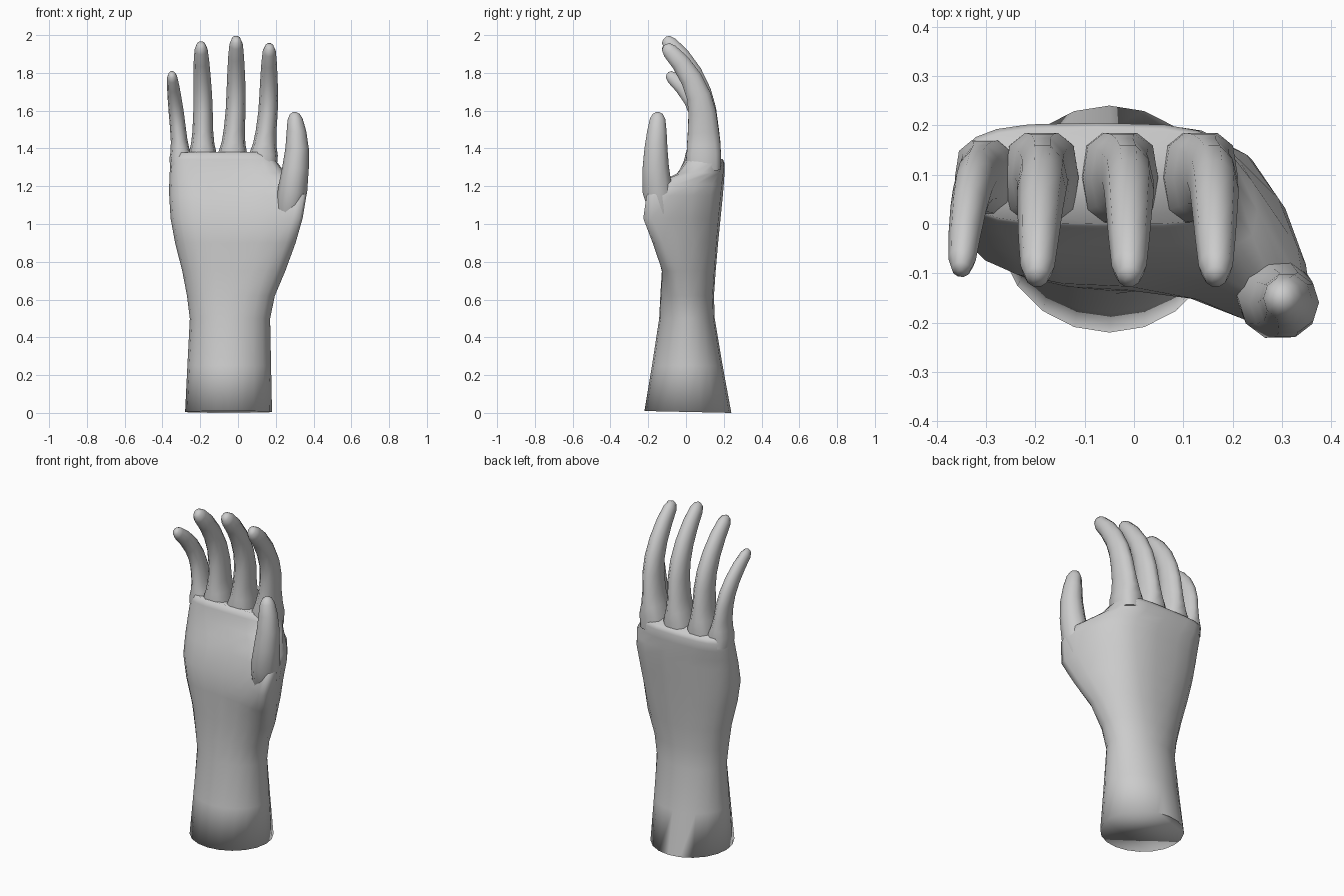
import bpy, bmesh, math
from mathutils import Vector

skin = bpy.data.materials.new("plain_grey")
skin.diffuse_color = (0.6, 0.6, 0.6, 1)


def loft(name, rings, angle=55):
    """Skin a list of closed rings and cap both ends."""
    bm = bmesh.new()
    loops = [[bm.verts.new(p) for p in ring] for ring in rings]
    n = len(loops[0])
    for a, b in zip(loops, loops[1:]):
        for i in range(n):
            j = (i + 1) % n
            bm.faces.new((a[i], a[j], b[j], b[i]))
    bm.faces.new(loops[0][::-1])
    bm.faces.new(loops[-1])
    bmesh.ops.recalc_face_normals(bm, faces=bm.faces)
    mesh = bpy.data.meshes.new(name)
    bm.to_mesh(mesh)
    bm.free()
    mesh.materials.append(skin)
    ob = bpy.data.objects.new(name, mesh)
    bpy.context.collection.objects.link(ob)
    bpy.ops.object.select_all(action='DESELECT')
    ob.select_set(True)
    bpy.context.view_layer.objects.active = ob
    bpy.ops.object.shade_smooth_by_angle(angle=math.radians(angle))
    return ob


def power(v, e):
    return math.copysign(abs(v) ** e, v)


def palm_ring(z, xl, xr, yc, h, bend, e, tilt=0, sides=20):
    """Rounded section whose thumb side curls forward by bend."""
    ring = []
    for i in range(sides):
        a = 2 * math.pi * i / sides
        t, s = power(math.cos(a), e), power(math.sin(a), e)
        curl = bend * max(0, t) ** (4 if s > -0.01 else 2)
        ring.append(((xl + xr) / 2 + t * (xr - xl) / 2,
                     yc + s * h - curl, z - tilt * s))
    return ring


def tube(name, path, sides=10):
    """Sweep an oval along (x, y, z, half width, half depth, squareness)."""
    pts = [Vector(p[:3]) for p in path]
    rings = []
    for i, (p, q) in enumerate(zip(pts, path)):
        d = (pts[min(i + 1, len(pts) - 1)] - pts[max(i - 1, 0)]).normalized()
        depth = d.cross(Vector((1, 0, 0))).normalized()
        width = depth.cross(d)
        e = q[5] if len(q) > 5 else 1
        angles = [2 * math.pi * k / sides for k in range(sides)]
        rings.append([p + width * q[3] * power(math.cos(a), e)
                      + depth * q[4] * power(math.sin(a), e) for a in angles])
    return loft(name, rings)


# Forearm, wrist and palm in one skin
loft("forearm_and_palm", [palm_ring(*r) for r in (
    (0.005, -0.28, 0.18, 0.01, 0.23, 0, 1, 0.005),
    (0.25, -0.268, 0.175, 0.007, 0.187, 0, 1),
    (0.50, -0.255, 0.17, 0.005, 0.147, 0, 1),
    (0.62, -0.27, 0.195, 0.006, 0.142, 0.02, 0.95),
    (0.75, -0.295, 0.25, 0.015, 0.142, 0.06, 0.9),
    (0.90, -0.333, 0.305, 0.018, 0.152, 0.14, 0.85),
    (1.03, -0.357, 0.342, 0.028, 0.155, 0.21, 0.8),
    (1.15, -0.364, 0.362, 0.055, 0.14, 0.225, 0.78),
    (1.21, -0.364, 0.345, 0.070, 0.13, 0.20, 0.75),
    (1.27, -0.362, 0.25, 0.086, 0.118, 0.06, 0.68),
    (1.33, -0.355, 0.205, 0.098, 0.107, 0.01, 0.6, 0.012),
    (1.362, -0.348, 0.196, 0.098, 0.098, 0.01, 0.6, 0.02))], 100)

# Thumb
tube("thumb", (
    (0.245, -0.085, 0.96, 0.045, 0.050),
    (0.270, -0.125, 1.07, 0.070, 0.075),
    (0.289, -0.152, 1.18, 0.078, 0.083),
    (0.305, -0.160, 1.30, 0.070, 0.073),
    (0.313, -0.159, 1.40, 0.062, 0.064),
    (0.309, -0.154, 1.49, 0.052, 0.054),
    (0.302, -0.150, 1.555, 0.040, 0.043),
    (0.300, -0.150, 1.582, 0.026, 0.028),
    (0.300, -0.150, 1.592, 0.010, 0.010)))

# Shared forward-curling shape:
# (height share, centre y, half width, half depth, squareness)
CURL = ((0.0, 0.094, 1.36, 0.092, 0.65), (0.12, 0.094, 1.34, 0.094, 0.7),
        (0.20, 0.094, 1.10, 0.092, 0.85), (0.30, 0.092, 0.98, 0.086, 1),
        (0.45, 0.086, 0.92, 0.077, 1), (0.58, 0.068, 0.89, 0.068, 1),
        (0.72, 0.028, 0.82, 0.060, 1), (0.85, -0.030, 0.73, 0.052, 1),
        (0.94, -0.085, 0.62, 0.043, 1), (0.975, -0.107, 0.42, 0.029, 1),
        (0.985, -0.114, 0.15, 0.010, 1))

# name, base x, middle x, tip x, tip height, half width, depth scale, curl scale
for name, xb, xm, xt, top, w, ds, cs in (
        ("little_finger", -0.297, -0.322, -0.352, 1.805, 0.045, 0.82, 0.93),
        ("ring_finger", -0.188, -0.185, -0.197, 1.965, 0.056, 1.0, 1.0),
        ("middle_finger", -0.033, -0.010, -0.010, 1.995, 0.057, 1.0, 1.0),
        ("index_finger", 0.128, 0.162, 0.166, 1.955, 0.056, 1.0, 1.0)):
    path = []
    for f, y, rw, rd, e in CURL:
        x = xb + (xm - xb) * f * 2 if f < 0.5 else xm + (xt - xm) * (f * 2 - 1)
        path.append((x, 0.105 + (y - 0.105) * cs,
                     1.29 + (top - 1.29) * f, w * rw, rd * ds, e))
    tube(name, path)
